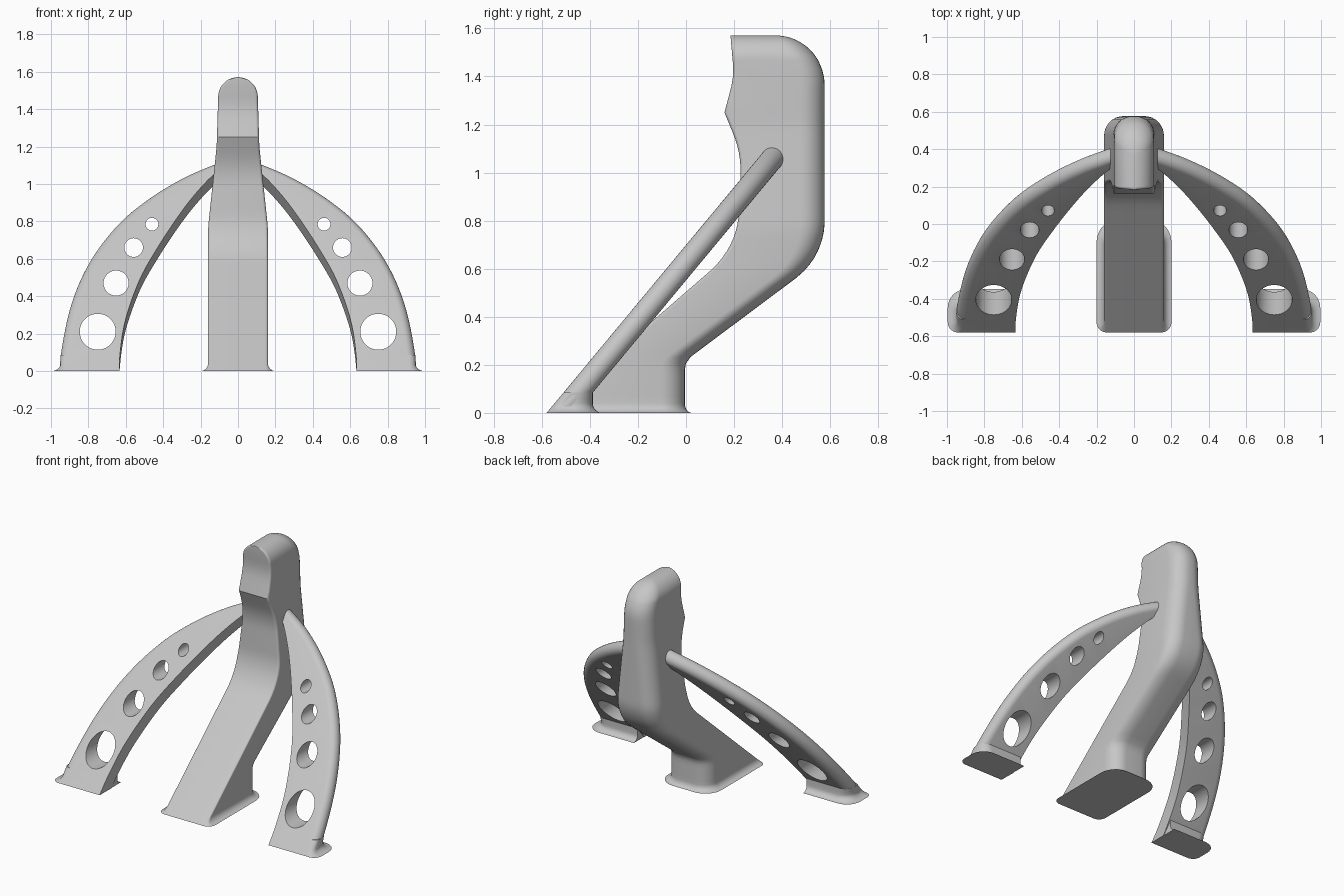
import bpy, bmesh, math
from mathutils import Vector

if "Cube" in bpy.data.objects:
    bpy.data.objects.remove(bpy.data.objects["Cube"], do_unlink=True)

GREY = (0.57, 0.57, 0.57, 1)
mat = bpy.data.materials.new("plain_grey")
mat.use_nodes = True
mat.diffuse_color = GREY
bsdf = mat.node_tree.nodes["Principled BSDF"]
bsdf.inputs["Base Color"].default_value = GREY
bsdf.inputs["Roughness"].default_value = 0.6


def fillet_path(corners, steps=12):
    """Polyline of (u, z[, radius]) corners with round arcs."""
    pts = [Vector((*c[:2], 0)) for c in corners]
    out = []
    for i, c in enumerate(corners):
        p = pts[i]
        if len(c) < 3:
            out.append(p)
            continue
        r = c[2]
        a = (pts[i - 1] - p).normalized()
        b = (pts[i + 1] - p).normalized()
        half = a.angle(b) / 2
        t = r / math.tan(half)
        centre = p + (a + b).normalized() * r / math.sin(half)
        u, v = (p + a * t - centre).normalized(), (p + b * t - centre).normalized()
        out += [centre + u.slerp(v, k / steps).normalized() * r for k in range(steps + 1)]
    return out


def at_height(path, z):
    for a, b in zip(path, path[1:]):
        if a.y <= z <= b.y and b.y > a.y:
            return a.x + (b.x - a.x) * (z - a.y) / (b.y - a.y)
    return path[-1].x


def smooth_curve(pts, steps=6):
    """Catmull-Rom samples between the first and last point."""
    p = [Vector(q) for q in pts]
    p = [2 * p[0] - p[1]] + p + [2 * p[-1] - p[-2]]
    out = []
    for a, b, c, d in zip(p, p[1:], p[2:], p[3:]):
        for k in range(steps):
            t = k / steps
            out.append((2 * b + (c - a) * t + (2 * a - 5 * b + 4 * c - d) * t**2
                        + (3 * b - a - 3 * c + d) * t**3) / 2)
    return out + [p[-2]]


def ring(x0, x1, y0, y1, z, radii, steps=8):
    """Horizontal rectangle with four corner radii, from front x0 round to back x0."""
    corners = [(x0, y0, 1, 1, 180), (x1, y0, -1, 1, 270), (x1, y1, -1, -1, 0), (x0, y1, 1, -1, 90)]
    limit = min(x1 - x0, y1 - y0) * 0.499
    pts = []
    for (x, y, sx, sy, start), r in zip(corners, radii):
        r = min(r, limit)
        for k in range(steps + 1):
            a = math.radians(start + 90 * k / steps)
            pts.append((x + sx * r + r * math.cos(a), y + sy * r + r * math.sin(a), z))
    return pts


def loft(name, rings, ground_cut=False, mirror=1):
    bm = bmesh.new()
    rows = [[bm.verts.new((p[0] * mirror, p[1], p[2])) for p in r] for r in rings]
    n = len(rows[0])
    for a, b in zip(rows, rows[1:]):
        for i in range(n):
            j = (i + 1) % n
            bm.faces.new((a[i], a[j], b[j], b[i]))
    bm.faces.new(rows[0])
    bm.faces.new(rows[-1])
    bmesh.ops.remove_doubles(bm, verts=bm.verts, dist=1e-5)
    if ground_cut:
        cut = bmesh.ops.bisect_plane(bm, geom=bm.verts[:] + bm.edges[:] + bm.faces[:],
                                     plane_co=(0, 0, 0), plane_no=(0, 0, -1), clear_outer=True)
        edges = [e for e in cut["geom_cut"] if isinstance(e, bmesh.types.BMEdge)]
        bmesh.ops.contextual_create(bm, geom=edges)
    bmesh.ops.recalc_face_normals(bm, faces=bm.faces)
    mesh = bpy.data.meshes.new(name)
    bm.to_mesh(mesh)
    bm.free()
    mesh.materials.append(mat)
    obj = bpy.data.objects.new(name, mesh)
    bpy.context.collection.objects.link(obj)
    return obj


def select(obj):
    bpy.ops.object.select_all(action="DESELECT")
    obj.select_set(True)
    bpy.context.view_layer.objects.active = obj


def finish(obj):
    select(obj)
    bpy.ops.object.shade_smooth_by_angle(angle=math.radians(32))


def flare(z, r=0.04):
    return r - math.sqrt(r * r - (r - z) ** 2) if z < r else 0


FLARE_LEVELS = [0.04 * (1 - math.cos(math.radians(a))) for a in range(0, 91, 15)]

# Central column: horizontal slices between a front and a back profile
front = fillet_path([(-0.58, 0), (0.215, 0.69, 0.35), (0.23, 1.08, 0.4), (0.16, 1.25),
                     (0.2, 1.4, 0.3), (0.185, 1.571)])
back = fillet_path([(-0.005, 0), (-0.005, 0.215, 0.07), (0.577, 0.65, 0.3),
                    (0.577, 1.571, 0.205), (0.37, 1.571)])
HEAD_R, HEAD_Z = 0.106, 1.465
width = fillet_path([(0.16, 0), (0.16, 0.77, 0.6), (0.114, 1.2, 0.8), (HEAD_R, HEAD_Z)])
levels = FLARE_LEVELS + [0.04 + 0.0275 * k for k in range(1, 45)]
levels += [1.29 + 0.035 * k for k in range(5)]
levels += [HEAD_Z + HEAD_R * math.sin(math.radians(a)) for a in range(0, 90, 6)] + [1.5708]
slices = []
for z in levels:
    w = at_height(width, z)
    if z > HEAD_Z:
        w = max(math.sqrt(max(HEAD_R**2 - (z - HEAD_Z) ** 2, 0)), 0.004)
    e = flare(z)
    fr, br = 0.015 + e, 0.1 + e / 2
    slices.append(ring(-w - e, w + e, at_height(front, z), at_height(back, z) + e * 0.75, z,
                       (fr, fr, br, br)))
finish(loft("column", slices))

# Leaning arched legs, as plates with a fully rounded outer edge
SLOPE = math.radians(50.3)
UP = Vector((0, math.cos(SLOPE), math.sin(SLOPE)))
INTO = Vector((0, math.sin(SLOPE), -math.cos(SLOPE)))
HALF = 0.047
outer = smooth_curve([(0.955, -0.06), (0.945, 0.13), (0.89, 0.385), (0.79, 0.61), (0.64, 0.805),
                      (0.47, 0.945), (0.29, 1.052), (0.12, 1.124), (0.05, 1.145)])
inner = smooth_curve([(0.636, -0.06), (0.63, 0.1), (0.6, 0.28), (0.525, 0.49), (0.43, 0.66),
                      (0.325, 0.82), (0.23, 0.945), (0.13, 1.05), (0.05, 1.1)])
HOLES = [(0.75, 0.21, 0.096), (0.652, 0.47, 0.067), (0.558, 0.66, 0.05), (0.46, 0.785, 0.034)]


def on_plate(p):
    return Vector((p[0], -0.58, 0)) + UP * (p[1] / math.sin(SLOPE))


def leg(side, mirror):
    sections = []
    for o, i in zip(outer, inner):
        po, pi = on_plate(o), on_plate(i)
        across = (po - pi).normalized()
        centre = po - across * HALF + INTO * HALF
        arc = [centre + across * HALF * math.sin(a) - INTO * HALF * math.cos(a)
               for a in (math.pi * k / 14 for k in range(15))]
        sections.append([pi] + arc + [pi + INTO * HALF * 2])
    obj = loft(side + "_leg", sections, True, mirror)
    # Lightening holes bored front to back
    for x, z, r in HOLES:
        bpy.ops.mesh.primitive_cylinder_add(vertices=48, radius=r, depth=3,
                                            location=(x * mirror, 0, z),
                                            rotation=(math.pi / 2, 0, 0))
        cutter = bpy.context.object
        cutter.name = "hole_cutter"
        cutter.hide_render = True
        cutter.data.materials.append(mat)
        select(obj)
        mod = obj.modifiers.new("hole", "BOOLEAN")
        mod.operation, mod.solver, mod.object = "DIFFERENCE", "EXACT", cutter
        bpy.ops.object.modifier_apply(modifier=mod.name)
        bpy.data.objects.remove(cutter, do_unlink=True)
    finish(obj)
    # Upright foot with a flared rim
    foot = []
    for z in FLARE_LEVELS + [0.06, 0.085]:
        e = flare(z)
        foot.append(ring(0.636, 0.948 + e * 1.2, -0.58 + z / math.tan(SLOPE), -0.388 + e, z,
                         (0, 0.035 + e / 2, 0.08 + e / 2, 0)))
    finish(loft(side + "_foot", foot, mirror=mirror))


for side, mirror in (("left", 1), ("right", -1)):
    leg(side, mirror)
